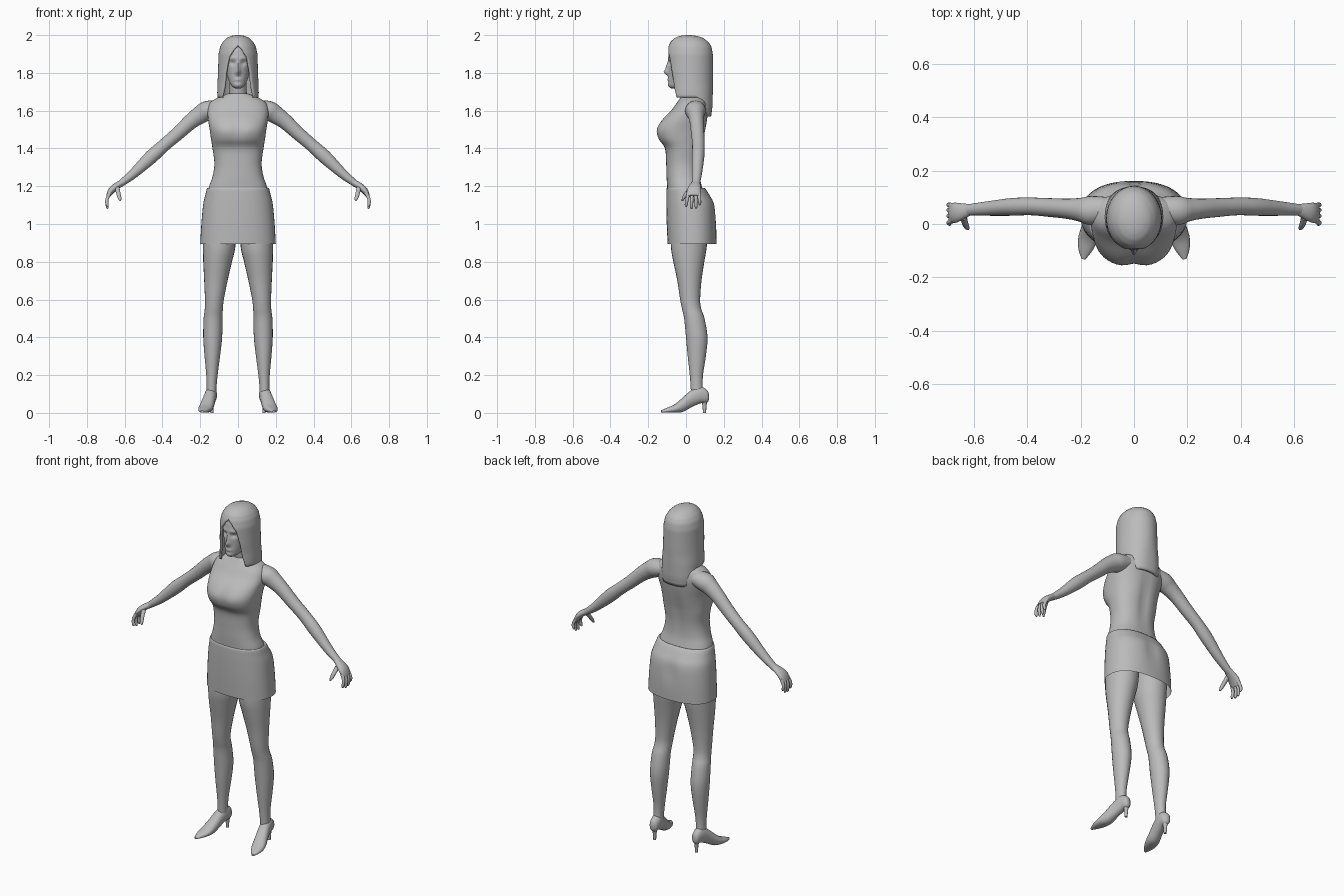
import bpy, bmesh, math
from mathutils import Vector

grey = bpy.data.materials.new("plain_grey")
grey.diffuse_color = (0.5, 0.5, 0.5, 1)
X, Y, Z = Vector((1, 0, 0)), Vector((0, 1, 0)), Vector((0, 0, 1))


def finish(name, bm, mirror=False, sharp=50):
    bmesh.ops.recalc_face_normals(bm, faces=bm.faces)
    me = bpy.data.meshes.new(name)
    bm.to_mesh(me)
    bm.free()
    me.materials.append(grey)
    for p in me.polygons:
        p.use_smooth = True
    me.set_sharp_from_angle(angle=math.radians(sharp))
    ob = bpy.data.objects.new(name, me)
    bpy.context.collection.objects.link(ob)
    if mirror:
        ob.modifiers.new("mirror", 'MIRROR').use_mirror_merge = False
    return ob


def spline(rows, steps):
    """Smooth interpolation through rows of numbers."""
    out = []
    for i in range(len(rows) - 1):
        a, b, c, d = (rows[max(0, min(len(rows) - 1, i + k))] for k in (-1, 0, 1, 2))
        for s in range(steps):
            t = s / steps
            out.append([q + 0.5 * t * (r - p + t * (2 * p - 5 * q + 4 * r - w + t * (3 * (q - r) + w - p)))
                        for p, q, r, w in zip(a, b, c, d)])
    return out + [list(rows[-1])]


def lerp_table(z, table):
    """Values from a table sorted by falling z."""
    for a, b in zip(table, table[1:]):
        if z >= b[0]:
            t = min(1, max(0, (a[0] - z) / (a[0] - b[0])))
            return [p + (q - p) * t for p, q in zip(a[1:], b[1:])]
    return table[-1][1:]


def power(c, p):
    return math.copysign(abs(c) ** (2 / p), c)


def loft(name, rows, u=X, v=None, p=2.0, n=24, steps=4, caps=True, mirror=False, sculpt=None, sharp=50):
    """Rows are x, y, z, radius along u, radius along v."""
    rows = spline(rows, steps)
    cs = [Vector(r[:3]) for r in rows]
    bm = bmesh.new()
    rings = []
    for i, r in enumerate(rows):
        t = cs[min(i + 1, len(cs) - 1)] - cs[max(i - 1, 0)]
        w = v if v else t.cross(u).normalized()
        ring = []
        for k in range(n):
            a = math.tau * k / n
            co = cs[i] + u * (r[3] * power(math.cos(a), p)) + w * (r[4] * power(math.sin(a), p))
            ring.append(bm.verts.new(sculpt(co) if sculpt else co))
        rings.append(ring)
    for a, b in zip(rings, rings[1:]):
        for k in range(n):
            bm.faces.new((a[k], a[(k + 1) % n], b[(k + 1) % n], b[k]))
    if caps:
        bm.faces.new(rings[0])
        bm.faces.new(rings[-1])
    return finish(name, bm, mirror, sharp)


def body(rows):
    """z, front y, back y, half width -> loft rows."""
    return [(0, (f + b) / 2, z, w, (b - f) / 2) for z, f, b, w in rows]


def bump(x, z, cx, cz, sx, sz):
    return math.exp(-((x - cx) / sx) ** 2 - ((z - cz) / sz) ** 2)


# Torso with a soft bust and a spine groove
def shape_torso(co):
    if co.y < 0:
        co.y += 0.012 * bump(co.x, co.z, 0, 1.5, 0.03, 0.06)
    else:
        co.y -= 0.010 * bump(co.x, co.z, 0, 1.42, 0.025, 0.15)
    return co


loft("torso", body([
    (1.15, -.097, .10, .165), (1.2, -.10, .085, .153), (1.25, -.103, .075, .135),
    (1.32, -.105, .075, .125), (1.4, -.112, .085, .135), (1.45, -.148, .095, .143),
    (1.5, -.159, .105, .15), (1.55, -.13, .113, .158), (1.6, -.08, .117, .162),
    (1.64, -.05, .112, .15), (1.668, -.03, .10, .11), (1.69, -.015, .075, .055)]),
    v=Y, p=2.4, n=48, sculpt=shape_torso)


# Skirt, open at the hem
def shape_skirt(co):
    if co.y > 0:
        co.y -= 0.012 * bump(co.x, co.z, 0, 1.07, 0.03, 0.07)
    return co


loft("skirt", body([
    (1.185, -.09, .085, .15), (1.19, -.102, .10, .163), (1.15, -.104, .128, .174),
    (1.1, -.104, .153, .185), (1.0, -.102, .161, .194), (.895, -.097, .161, .20)]),
    v=Y, p=2.35, n=48, caps=False, sculpt=shape_skirt)

# Neck
loft("neck", [(0, .045, 1.63, .06, .055), (0, .035, 1.68, .048, .048), (0, .02, 1.77, .044, .048)], v=Y)


# Head with nose, eye sockets, lips and chin
def shape_face(co):
    if co.y < -0.02:
        x, z = co.x, co.z
        co.y -= 0.022 * bump(x, z, 0, 1.803, .012, .016) + 0.012 * bump(x, z, 0, 1.83, .010, .025)
        co.y -= 0.007 * bump(x, z, 0, 1.764, .02, .008) + 0.004 * bump(x, z, 0, 1.738, .02, .01)
        co.y += 0.012 * bump(abs(x), z, .028, 1.852, .016, .012)
        co.y -= 0.005 * bump(abs(x), z, .03, 1.878, .025, .008)
    return co


loft("head", body([
    (1.718, -.078, -.03, .015), (1.728, -.09, -.01, .03), (1.75, -.092, .03, .045),
    (1.80, -.092, .08, .062), (1.85, -.094, .10, .07), (1.9, -.092, .11, .075),
    (1.94, -.08, .10, .07), (1.97, -.04, .07, .045)]),
    v=Y, p=2.1, n=72, steps=8, sculpt=shape_face)

# Hair: a draped shell with an opening for the face; z, front y, back y, half width
hair_size = [(2.0, .005, .02, .006), (1.997, -.03, .055, .034), (1.985, -.06, .09, .06),
             (1.965, -.081, .118, .08), (1.94, -.093, .134, .094), (1.9, -.101, .142, .103),
             (1.8, -.10, .143, .106), (1.7, -.09, .142, .11), (1.62, -.08, .14, .108), (1.55, -.08, .13, .10)]
hair_open = [(2.0, 0), (1.945, 0), (1.92, .25), (1.88, .5), (1.8, .68), (1.72, .75), (1.66, .9), (1.5, .95)]
bm = bmesh.new()
cols, levels, grid = 56, 36, []
for i in range(levels + 1):
    row = []
    for c in range(cols + 1):
        w = math.sin(math.pi * c / cols)
        s = min(1, max(0, (w - .6) / .3))
        low = 1.67 - 0.10 * s * s * (3 - 2 * s)
        z = 2.0 - (2.0 - low) * (i / levels) ** 1.5
        f, b, rx = lerp_table(z, hair_size)
        gap = lerp_table(z, hair_open)[0]
        a = gap + (math.tau - 2 * gap) * c / cols
        p = 2.0 if z > 1.75 else 2.0 + (1.75 - z) * 3
        row.append(bm.verts.new((rx * power(math.sin(a), p),
                                 (f + b) / 2 - (b - f) / 2 * power(math.cos(a), p), z)))
    grid.append(row)
for a, b in zip(grid, grid[1:]):
    for c in range(cols):
        bm.faces.new((a[c], a[c + 1], b[c + 1], b[c]))
bm.faces.new(grid[0][:-1])
bmesh.ops.remove_doubles(bm, verts=bm.verts, dist=1e-5)
hair = finish("hair", bm)
solid = hair.modifiers.new("thickness", 'SOLIDIFY')
solid.thickness, solid.offset = 0.012, -1

# Arms
loft("arm", [
    (.09, .055, 1.615, .045, .04), (.16, .05, 1.60, .055, .052), (.20, .053, 1.578, .045, .048),
    (.25, .057, 1.542, .038, .041), (.32, .062, 1.478, .035, .036), (.39, .066, 1.418, .033, .034),
    (.46, .064, 1.355, .033, .036), (.55, .058, 1.27, .027, .026), (.61, .054, 1.222, .022, .019),
    (.63, .052, 1.208, .022, .017)], u=Y, mirror=True)

# Hands with four fingers and a thumb
loft("palm", [(.61, .054, 1.222, .02, .016), (.65, .045, 1.196, .033, .018),
              (.672, .042, 1.175, .038, .017), (.688, .041, 1.148, .036, .011)], u=Y, n=16, mirror=True)
for name, y, tip, spread in (("index", .013, 1.09, -.012), ("middle", .033, 1.08, -.004),
                             ("ring", .051, 1.083, .002), ("little", .069, 1.10, .004)):
    loft(name + "_finger", [(.678, y, 1.165, .010, .010), (.694, y + spread * .6, 1.13, .009, .009),
                            (.692, y + spread, tip + .012, .008, .008), (.689, y + spread, tip, .004, .004)],
         u=Y, n=10, steps=3, mirror=True)
loft("thumb", [(.64, .028, 1.195, .014, .013), (.634, .004, 1.165, .012, .012),
               (.627, -.012, 1.138, .009, .010), (.622, -.019, 1.122, .004, .004)], u=Y, n=10, mirror=True)

# Legs
loft("leg", [
    (.098, .02, 1.0, .088, .10), (.10, .015, .88, .086, .095), (.108, .015, .8, .076, .082),
    (.117, .018, .7, .062, .064), (.125, .022, .6, .050, .053), (.128, .03, .55, .048, .051),
    (.132, .044, .5, .050, .054), (.134, .057, .4, .050, .057), (.136, .057, .3, .041, .048),
    (.138, .055, .2, .030, .035), (.14, .057, .13, .026, .032), (.14, .062, .09, .026, .036)],
    v=Y, mirror=True)

# Pointed shoes with thin heels
loft("shoe", [
    (.135, .121, .085, .008, .015), (.137, .11, .088, .023, .034), (.141, .075, .095, .030, .045),
    (.15, .03, .076, .032, .046), (.163, -.02, .041, .036, .037), (.174, -.06, .023, .036, .022),
    (.184, -.10, .014, .025, .013), (.19, -.132, .008, .007, .006)],
    u=Vector((.977, .215, 0)), v=Z, p=2.2, mirror=True)
loft("shoe_heel", [(.138, .098, .075, .02, .02), (.138, .098, .045, .011, .012), (.138, .098, 0, .008, .008)],
     v=Y, n=12, mirror=True)
